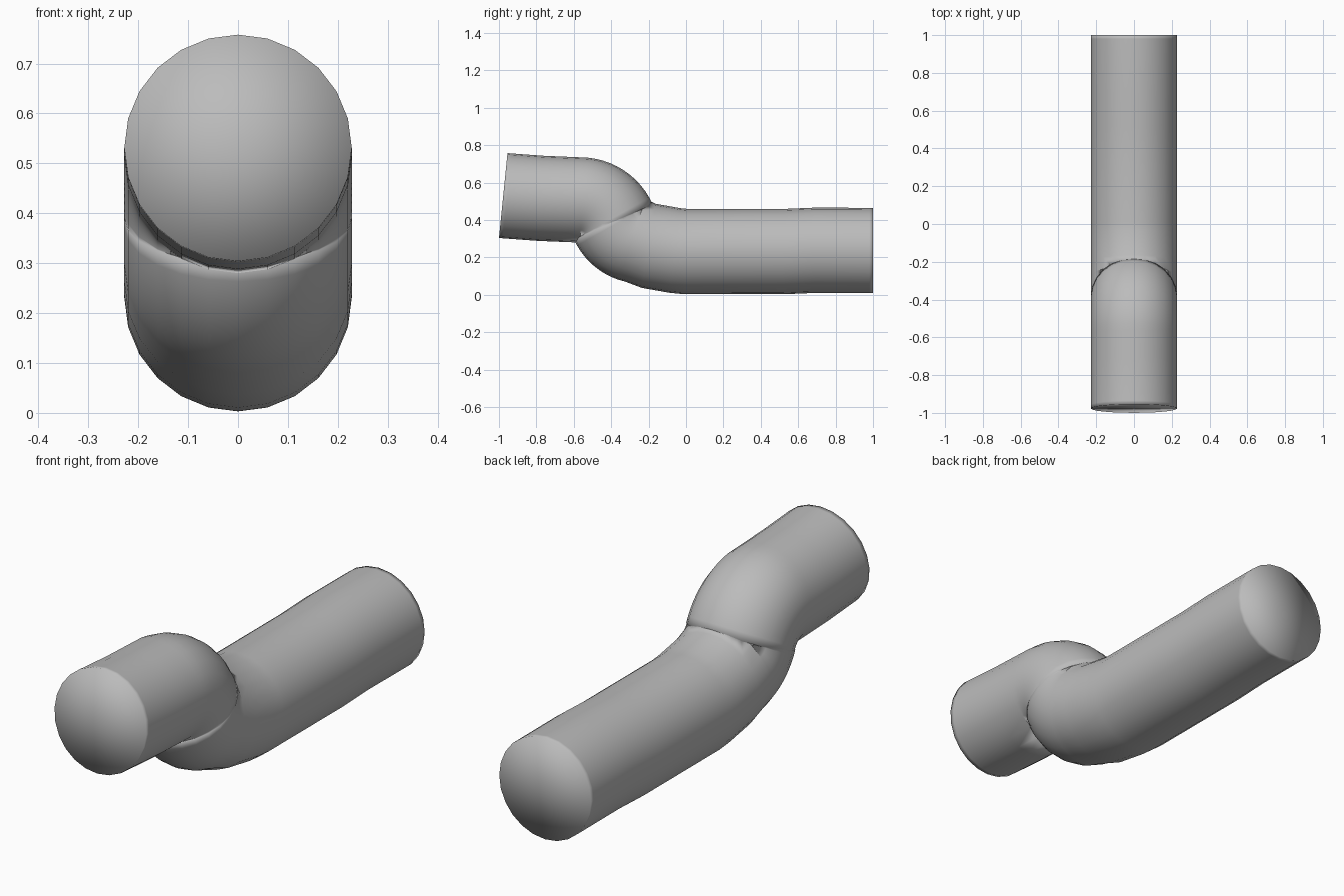
import bpy, bmesh, math
from mathutils import Vector

cube = bpy.data.objects.get("Cube")
if cube:
    bpy.data.objects.remove(cube, do_unlink=True)

RADIUS, SIDES = 0.228, 24

grey = bpy.data.materials.new("plain grey")
grey.use_nodes = True
colour = (0.5, 0.5, 0.5, 1)
grey.diffuse_color = colour
grey.node_tree.nodes["Principled BSDF"].inputs["Base Color"].default_value = colour


def arc(centre, radius, start, end, steps, side):
    """Stations (y, z, heading) on a bend; side is 1 when it curves upwards."""
    out = []
    for i in range(steps + 1):
        deg = start + (end - start) * i / steps
        a = math.radians(deg)
        out.append((centre[0] - side * radius * math.sin(a),
                    centre[1] - side * radius * math.cos(a), deg))
    return out


# Centre line from the back end to the front end
path = [(1.0, 0.237, 0), (0.98, 0.237, 0), (0.69, 0.238, 0), (0.52, 0.231, 0),
        (0.0, 0.231, 3), (-0.06, 0.237, 7), (-0.2, 0.262, 9)]
path += arc((-0.235, 0.458), 0.17, 13, 66, 10, 1)
path += arc((-0.565, 0.312), 0.195, 66, 0, 12, -1)
path += [(-0.71, 0.513, 1), (-0.78, 0.516, 3), (-0.957, 0.529, 5.7), (-0.977, 0.531, 5.7)]

# Sweep a round section along the centre line
bm = bmesh.new()
rings = []
for y, z, deg in path:
    a = math.radians(deg)
    up = Vector((0, math.sin(a), math.cos(a)))
    ring = []
    for i in range(SIDES):
        t = math.tau * i / SIDES
        offset = Vector((1, 0, 0)) * math.sin(t) + up * math.cos(t)
        ring.append(bm.verts.new(Vector((0, y, z)) + offset * RADIUS))
    rings.append(ring)
for a, b in zip(rings, rings[1:]):
    for i in range(SIDES):
        j = (i + 1) % SIDES
        bm.faces.new((a[i], a[j], b[j], b[i]))

# Flat end caps as fans
for ring, (y, z, _) in ((rings[0], path[0]), (rings[-1], path[-1])):
    hub = bm.verts.new((0, y, z))
    for i in range(SIDES):
        bm.faces.new((hub, ring[i], ring[(i + 1) % SIDES]))
bmesh.ops.recalc_face_normals(bm, faces=bm.faces)
for f in bm.faces:
    f.smooth = True

mesh = bpy.data.meshes.new("bent_pipe")
bm.to_mesh(mesh)
bm.free()
mesh.materials.append(grey)
bpy.context.collection.objects.link(bpy.data.objects.new("bent_pipe", mesh))
